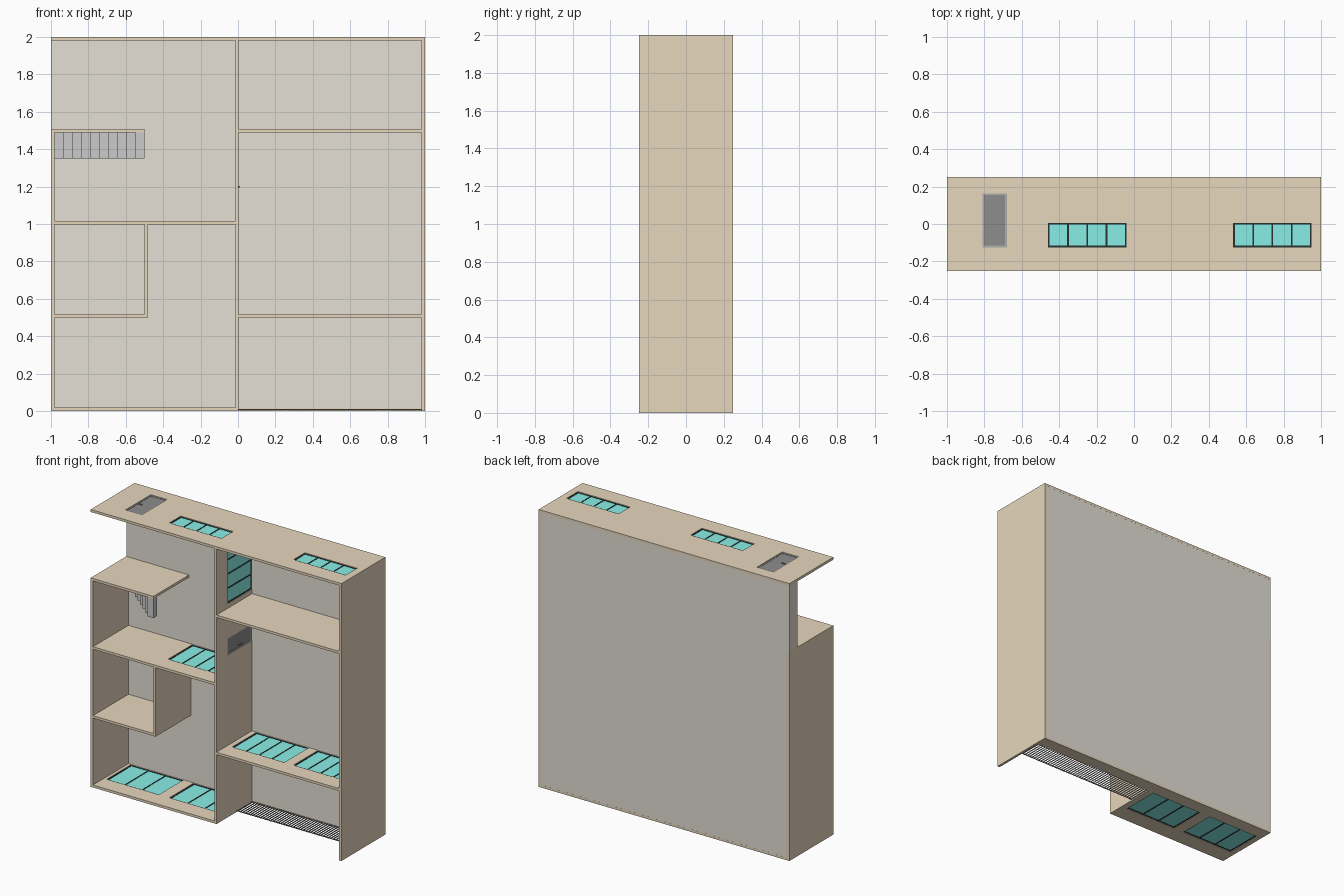
import bpy, bmesh
from mathutils import Vector

if "Cube" in bpy.data.objects:
    bpy.data.objects.remove(bpy.data.objects["Cube"])

T = 0.018          # board thickness
F, B = -0.25, 0.25  # front and back planes
BF = 0.155         # inner face of the thick back panel


def material(name, rgb):
    m = bpy.data.materials.new(name)
    m.diffuse_color = (*rgb, 1)
    m.use_nodes = True
    m.node_tree.nodes["Principled BSDF"].inputs["Base Color"].default_value = m.diffuse_color
    return m


TAN = material("tan_board", (0.80, 0.68, 0.51))
BACK = material("grey_board", (0.78, 0.745, 0.675))
GLASS = material("teal_glass", (0.25, 0.86, 0.80))
DARK = material("dark_frame", (0.02, 0.03, 0.03))
HATCH = material("hatch_grey", (0.27, 0.27, 0.27))
RIM = material("hatch_rim", (0.42, 0.42, 0.42))
STEP = material("step_grey", (0.55, 0.55, 0.56))


def boxes(name, spans, mat=None):
    """One object made from axis-aligned boxes given as (low, high) corners."""
    bm = bmesh.new()
    for lo, hi in spans:
        lo, hi = Vector(lo), Vector(hi)
        made = bmesh.ops.create_cube(bm, size=1)
        for v in made["verts"]:
            v.co = Vector(lo[i] if v.co[i] < 0 else hi[i] for i in range(3))
    me = bpy.data.meshes.new(name)
    bm.to_mesh(me)
    bm.free()
    ob = bpy.data.objects.new(name, me)
    bpy.context.collection.objects.link(ob)
    if mat:
        me.materials.append(mat)
    return ob


def board(name, x0, x1, z0, z1, back=0.2):
    return boxes(name, [((x0, F, z0), (x1, back, z1))], TAN)


def window(name, wall, lo, hi, split, thin, n, mat=GLASS, rim=DARK):
    """Cut an opening through a board and fill it with a framed pane.
    split: axis crossed by the dividers, thin: axis normal to the board."""
    other = 3 - split - thin
    lo, hi = Vector(lo), Vector(hi)
    clo, chi = lo.copy(), hi.copy()
    clo[thin] -= 0.02
    chi[thin] += 0.02
    cutter = boxes(name + "_cutter", [(clo, chi)])
    cutter.hide_render = True
    cutter.hide_viewport = True
    mod = wall.modifiers.new(name, 'BOOLEAN')
    mod.operation, mod.object, mod.solver = 'DIFFERENCE', cutter, 'EXACT'
    # frame bars and dividers, recessed from both board faces
    w, bars = 0.009, []
    mid = (lo[thin] + hi[thin]) / 2
    for i in range(n + 1):
        a, b = lo.copy(), hi.copy()
        a[split] = lo[split] + i / n * (hi[split] - lo[split] - w)
        b[split] = a[split] + w
        a[thin], b[thin] = mid - 0.005, mid + 0.005
        bars.append((a, b))
    for s in (lo[other], hi[other] - w):
        a, b = lo.copy(), hi.copy()
        a[other], b[other] = s, s + w
        a[thin], b[thin] = mid - 0.0045, mid + 0.0045
        bars.append((a, b))
    boxes(name + "_frame", bars, rim)
    plo, phi = lo.copy(), hi.copy()
    plo[thin], phi[thin] = mid - 0.003, mid + 0.003
    boxes(name + "_pane", [(plo, phi)], mat)


# outer shell (upper left side is open)
roof = board("roof", -1, 1, 2 - T, 2, B)
board("left_wall", -1, -1 + T, 0, 1.507, B)
board("right_wall", 1 - T, 1, 0, 2 - T, B)
floor = board("left_floor", -1 + T, 0.004, 0, T, B)
boxes("back_sill", [((0.004, BF, 0), (1 - T, B, T))], TAN)
boxes("back_panel", [((-1 + T, BF, T), (1 - T, B - 0.0005, 2 - T))], BACK)
boxes("back_panel_edge", [((-1, BF, 1.507), (-1 + T, B - 0.0005, 2 - T))], BACK)

# inner dividers and shelves
centre = board("centre_wall", -0.014, 0.004, T, 2 - T)
mid_left = board("middle_left_shelf", -1 + T, -0.014, 0.997, 0.997 + T)
low_right = board("lower_right_shelf", 0.004, 1 - T, 0.5, 0.5 + T)
board("upper_right_shelf", 0.004, 1 - T, 1.489, 1.507)
board("upper_left_shelf", -1 + T, -0.5, 1.489, 1.507)
board("lower_left_shelf", -1 + T, -0.482, 0.5, 0.5 + T)
board("small_divider", -0.5, -0.482, 0.5 + T, 0.997)

# windows in the roof, floor and shelves
Y0, Y1 = -0.125, 0.153
for name, wall, x0, z0, y1, n in (
        ("roof_window_left", roof, -0.46, 2 - T, 0.005, 4),
        ("roof_window_right", roof, 0.53, 2 - T, 0.005, 4),
        ("floor_window_left", floor, -0.96, 0, Y1, 3),
        ("floor_window_right", floor, -0.46, 0, Y1, 3),
        ("shelf_window", mid_left, -0.47, 0.997, Y1, 4),
        ("lower_window_left", low_right, 0.04, 0.5, Y1, 4),
        ("lower_window_right", low_right, 0.53, 0.5, Y1, 4)):
    window(name, wall, (x0, Y0, z0), (x0 + 0.42, y1, z0 + T), 0, 2, n)
window("wall_window", centre, (-0.014, Y0, 1.54), (0.004, Y1, 1.96), 2, 0, 4)

# hatches with small handles
window("roof_hatch", roof, (-0.81, Y0, 2 - T), (-0.68, 0.163, 2), 1, 2, 1, HATCH, RIM)
boxes("roof_hatch_handle", [((-0.797, 0.005, 1.991), (-0.77, 0.013, 2))], HATCH)
window("wall_hatch", centre, (-0.014, Y0, 1.17), (0.004, Y1, 1.29), 1, 0, 1, HATCH, RIM)
boxes("wall_hatch_handle", [((-0.004, 0, 1.195), (0.012, 0.03, 1.203))], HATCH)

# stepped row of blocks hanging under the upper left shelf
w = 0.482 / 10
boxes("hanging_steps", [((-0.982 + i * w, 0.113 - i * 0.04, 1.35),
                         (-0.982 + (i + 1) * w, 0.153 - i * 0.04, 1.489))
                        for i in range(10)], STEP)

# open grate at the bottom right
grate = [((0.01 + i * 0.02, -0.02, 0.004), (0.0125 + i * 0.02, BF, 0.012))
         for i in range(49)]
grate += [((0.004, y, 0.005), (1 - T, y + 0.003, 0.012)) for y in (-0.02, 0.15)]
boxes("floor_grate", grate, HATCH)
